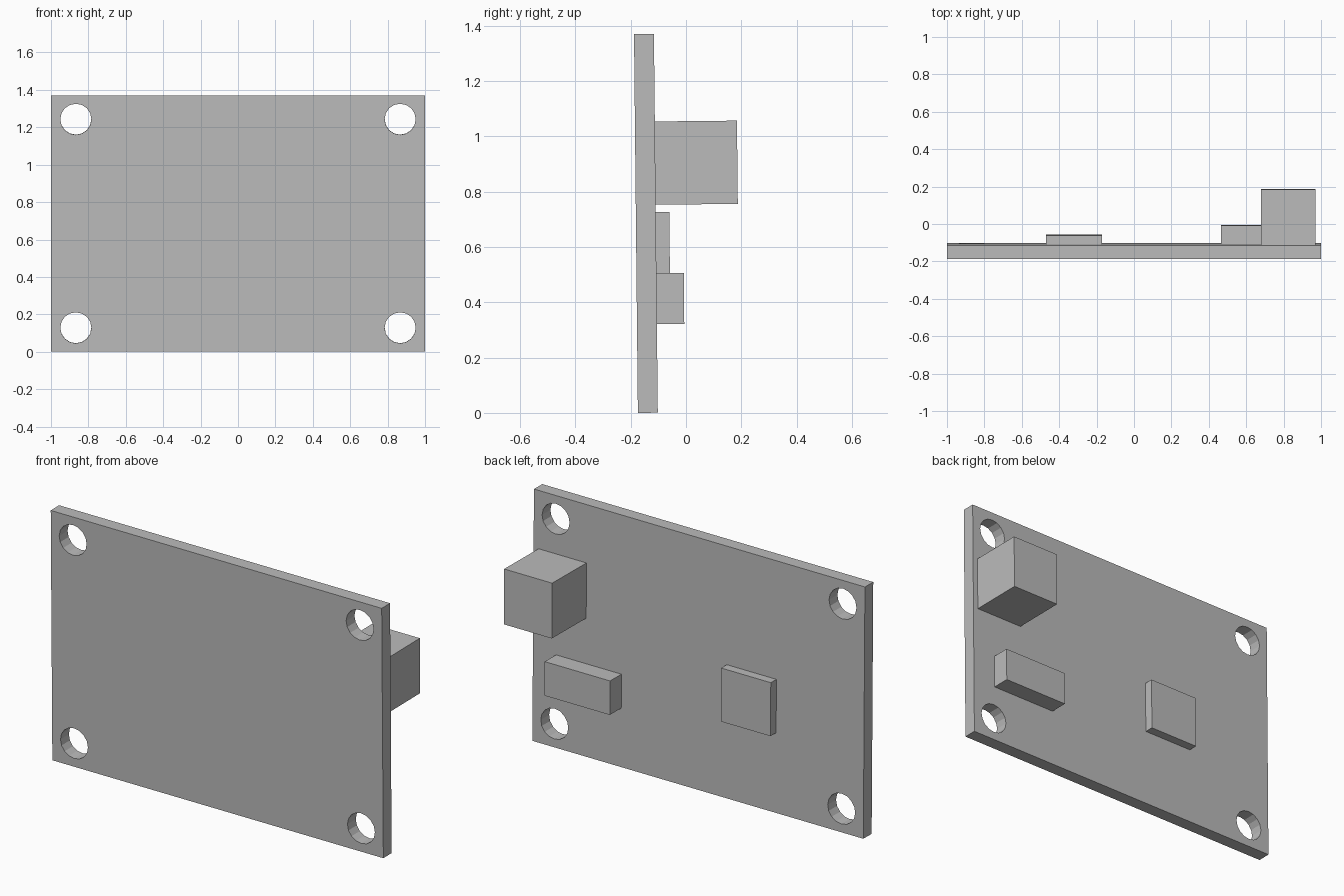
import bpy
import bmesh
from mathutils import Matrix, Vector

cube = bpy.data.objects.get("Cube")
if cube:
    bpy.data.objects.remove(cube, do_unlink=True)

TILT = 0.0102          # slight backward lean of the whole board
FRONT, BACK = -0.174, -0.102
LEAN = Matrix.Translation((0, 0, 0.0018)) @ Matrix.Rotation(TILT, 4, "X")

grey = bpy.data.materials.new("plain_grey")
grey.use_nodes = True
grey.diffuse_color = (0.5, 0.5, 0.5, 1)
grey.node_tree.nodes["Principled BSDF"].inputs["Base Color"].default_value = grey.diffuse_color


def add_object(name, bm):
    mesh = bpy.data.meshes.new(name)
    bm.to_mesh(mesh)
    bm.free()
    mesh.materials.append(grey)
    obj = bpy.data.objects.new(name, mesh)
    bpy.context.collection.objects.link(obj)
    obj.matrix_world = LEAN
    return obj


def box(name, low, high):
    low, high = Vector(low), Vector(high)
    bm = bmesh.new()
    placed = Matrix.Translation((low + high) / 2) @ Matrix.Diagonal((*(high - low), 1))
    bmesh.ops.create_cube(bm, size=1, matrix=placed)
    return add_object(name, bm)


# Board
board = box("board", (-1, FRONT, 0), (1, BACK, 1.37))

# Four mounting holes cut through the corners
bm = bmesh.new()
for x in (-0.867, 0.867):
    for z in (0.128, 1.243):
        placed = Matrix.Translation((x, (FRONT + BACK) / 2, z)) @ Matrix.Rotation(1.5708, 4, "X")
        bmesh.ops.create_cone(bm, cap_ends=True, segments=16, radius1=0.083,
                              radius2=0.083, depth=0.2, matrix=placed)
cutter = add_object("hole_cutter", bm)
cutter.hide_render = True
cut = board.modifiers.new("mounting_holes", "BOOLEAN")
cut.operation = "DIFFERENCE"
cut.solver = "EXACT"
cut.object = cutter
bpy.context.view_layer.update()
evaluated = board.evaluated_get(bpy.context.evaluated_depsgraph_get())
finished = bpy.data.meshes.new_from_object(evaluated)
board.modifiers.clear()
board.data = finished
bpy.data.objects.remove(cutter, do_unlink=True)

# Components on the back face
SEAT = BACK - 0.002
box("large_socket", (0.68, SEAT, 0.752), (0.97, 0.195, 1.053))
box("long_connector", (0.465, SEAT, 0.32), (0.86, -0.003, 0.505))
box("flat_chip", (-0.47, SEAT, 0.435), (-0.17, -0.053, 0.726))
